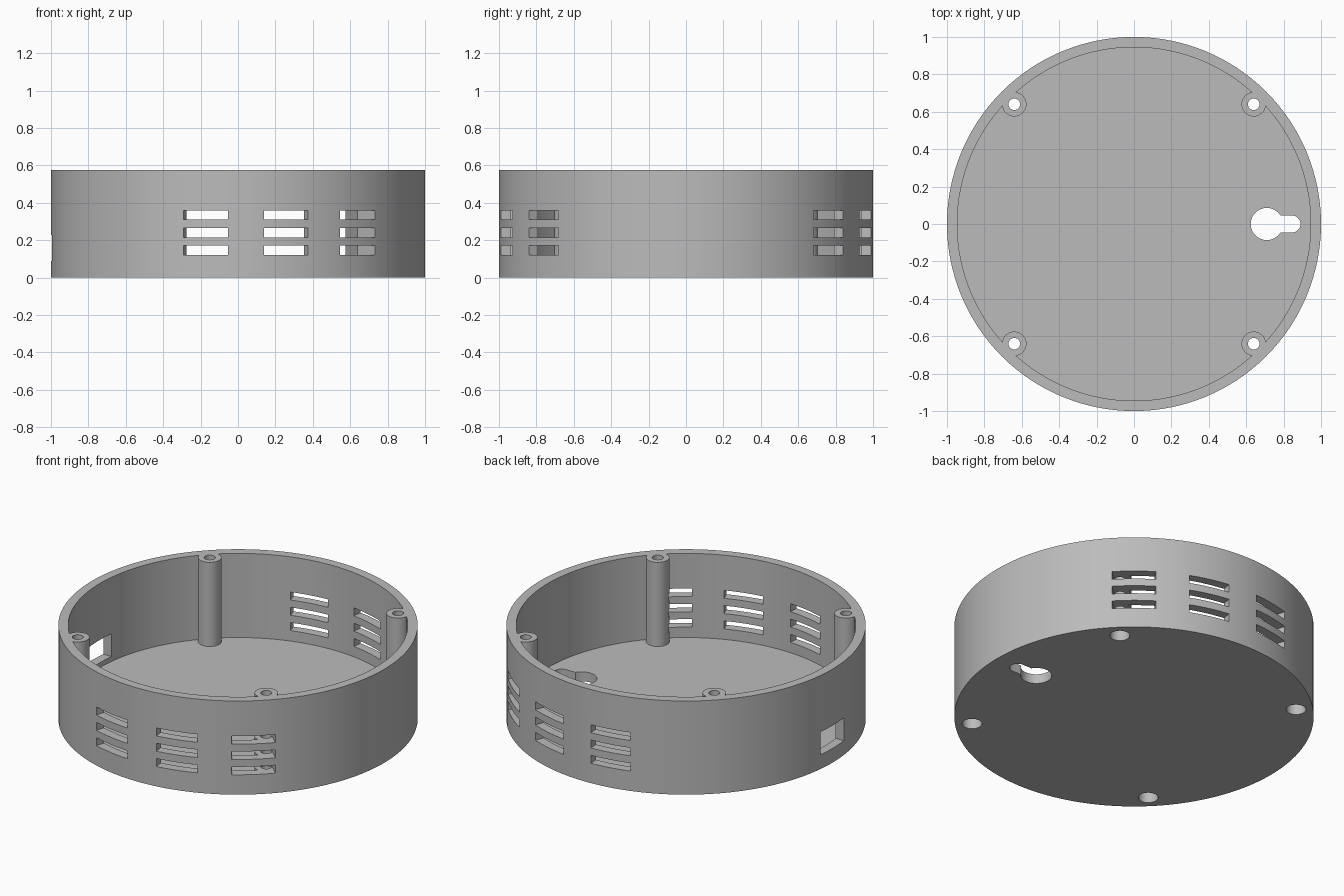
import bpy, bmesh
from math import sin, cos, pi, radians, sqrt

if "Cube" in bpy.data.objects:
    bpy.data.objects.remove(bpy.data.objects["Cube"])

HEIGHT, FLOOR, INNER = 0.575, 0.058, 0.945
POSTS = [(sx * 0.64, sy * 0.64) for sx in (-1, 1) for sy in (-1, 1)]


def circle(r, x=0, y=0, n=96):
    return [(x + r * cos(2 * pi * i / n), y + r * sin(2 * pi * i / n)) for i in range(n)]


def prisms(name, parts):
    """Object made of upright prisms; each part is (outline, z0, z1)."""
    bm = bmesh.new()
    for outline, z0, z1 in parts:
        low = [bm.verts.new((x, y, z0)) for x, y in outline]
        high = [bm.verts.new((x, y, z1)) for x, y in outline]
        bm.faces.new(low[::-1])
        bm.faces.new(high)
        n = len(low)
        for i in range(n):
            j = (i + 1) % n
            bm.faces.new((low[i], low[j], high[j], high[i]))
    bmesh.ops.recalc_face_normals(bm, faces=bm.faces)
    mesh = bpy.data.meshes.new(name)
    bm.to_mesh(mesh)
    bm.free()
    obj = bpy.data.objects.new(name, mesh)
    bpy.context.collection.objects.link(obj)
    return obj


def cut(target, cutter):
    """Subtract the cutter from the target, then remove the cutter."""
    cutter.hide_render = True
    mod = target.modifiers.new("cut", 'BOOLEAN')
    mod.operation, mod.solver, mod.object = 'DIFFERENCE', 'EXACT', cutter
    bpy.context.view_layer.objects.active = target
    bpy.ops.object.modifier_apply(modifier=mod.name)
    bpy.data.objects.remove(cutter)


def wedge(angle, half, r0, r1):
    a, b = radians(angle - half), radians(angle + half)
    return [(r0 * cos(a), r0 * sin(a)), (r1 * cos(a), r1 * sin(a)),
            (r1 * cos(b), r1 * sin(b)), (r0 * cos(b), r0 * sin(b))]


# Round case, hollowed out around the four screw posts
case = prisms("round_case", [(circle(1, n=128), 0, HEIGHT)])
cavity = prisms("cavity", [(circle(INNER, n=128), FLOOR, HEIGHT + 0.2)])
cut(cavity, prisms("posts", [(circle(0.065, x, y, 40), -0.1, 1) for x, y in POSTS]))
cut(case, cavity)

# Screw holes with wider recesses underneath
cut(case, prisms("screw_holes", [(circle(0.031, x, y, 32), -0.1, 1) for x, y in POSTS]))
cut(case, prisms("screw_recesses", [(circle(0.055, x, y, 32), -0.1, 0.11) for x, y in POSTS]))

# Ventilation slots on the front and back
slots = [(wedge(side * angle, 7, 0.875, 1.15), z, z + 0.049)
         for side in (-1, 1) for angle in (50, 75, 100) for z in (0.122, 0.216, 0.31)]
cut(case, prisms("vent_slots", slots))

# Cable window on the left side
window = [(-1.2, -0.112), (-0.8, -0.112), (-0.8, 0.112), (-1.2, 0.112)]
cut(case, prisms("cable_window", [(window, 0.088, 0.228)]))

# Keyhole for hanging, through the floor
cx, big, small, end = 0.71, 0.086, 0.045, 0.845
keyhole = [(end + small * cos(radians(a)), small * sin(radians(a))) for a in range(-90, 91, 10)]
start = math_start = 31.6
keyhole += [(cx + big * cos(radians(start + i * (360 - 2 * start) / 40)),
             big * sin(radians(start + i * (360 - 2 * start) / 40))) for i in range(41)]
cut(case, prisms("keyhole", [(keyhole, -0.1, FLOOR + 0.02)]))

# Plain grey plastic
grey = bpy.data.materials.new("grey_plastic")
grey.diffuse_color = (0.5, 0.5, 0.5, 1)
grey.use_nodes = True
grey.node_tree.nodes["Principled BSDF"].inputs["Base Color"].default_value = grey.diffuse_color
case.data.materials.clear()
case.data.materials.append(grey)
for poly in case.data.polygons:
    poly.material_index = 0

bpy.ops.object.select_all(action='DESELECT')
case.select_set(True)
bpy.context.view_layer.objects.active = case
bpy.ops.object.shade_smooth_by_angle(angle=radians(30))
